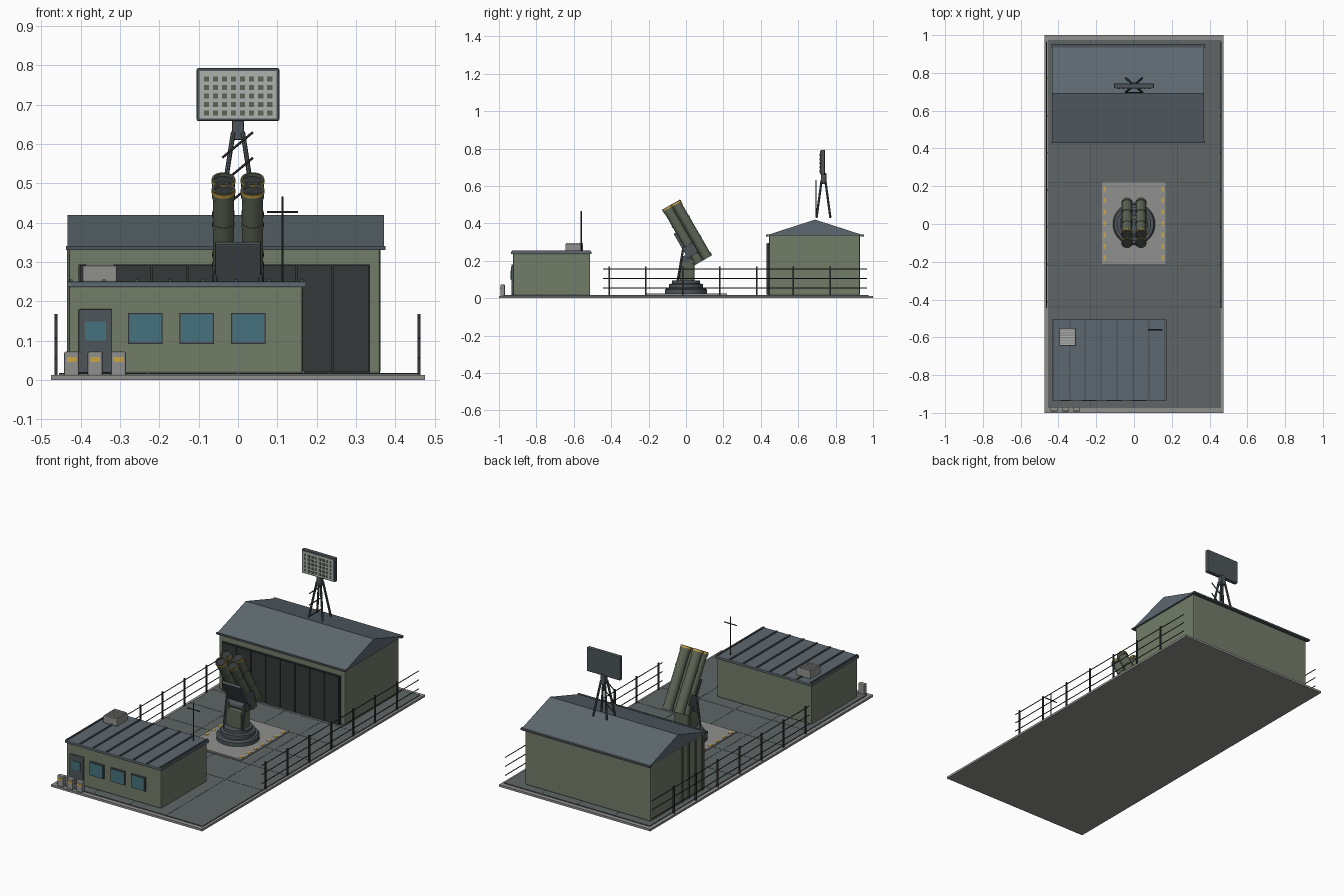
import bpy, bmesh, math
from mathutils import Matrix, Vector

if "Cube" in bpy.data.objects:
    bpy.data.objects.remove(bpy.data.objects["Cube"])


def material(name, r, g, b):
    m = bpy.data.materials.new(name)
    m.diffuse_color = (r, g, b, 1)
    m.use_nodes = True
    m.node_tree.nodes["Principled BSDF"].inputs["Base Color"].default_value = m.diffuse_color
    return m


GREEN = material("green_wall", .17, .20, .14)
OLIVE = material("olive_metal", .11, .13, .09)
SLATE = material("slate_roof", .11, .14, .16)
ASPHALT = material("asphalt", .115, .13, .13)
CONCRETE = material("concrete", .28, .28, .27)
DARK = material("dark_metal", .035, .04, .04)
STEEL = material("steel", .075, .09, .10)
GLASS = material("glass", .06, .17, .21)
YELLOW = material("yellow", .60, .38, .06)
PALE = material("pale_grey", .42, .45, .42)


def finish(name, bm, mat, bevel=0, smooth=False):
    bmesh.ops.recalc_face_normals(bm, faces=bm.faces)
    me = bpy.data.meshes.new(name)
    bm.to_mesh(me)
    bm.free()
    me.materials.append(mat)
    ob = bpy.data.objects.new(name, me)
    bpy.context.collection.objects.link(ob)
    if bevel:
        mod = ob.modifiers.new("bevel", 'BEVEL')
        mod.width, mod.segments = bevel, 2
    if smooth:
        bpy.ops.object.select_all(action='DESELECT')
        ob.select_set(True)
        bpy.context.view_layer.objects.active = ob
        bpy.ops.object.shade_smooth_by_angle(angle=math.radians(35))
    return ob


def boxes(name, mat, spans, bevel=0, frame=Matrix()):
    bm = bmesh.new()
    for x0, x1, y0, y1, z0, z1 in spans:
        mid = Vector((x0 + x1, y0 + y1, z0 + z1)) / 2
        size = Matrix.Diagonal((x1 - x0, y1 - y0, z1 - z0, 1))
        bmesh.ops.create_cube(bm, size=1, matrix=frame @ Matrix.Translation(mid) @ size)
    return finish(name, bm, mat, bevel)


def rods(name, mat, lines, r, sides=8):
    bm = bmesh.new()
    for a, b in lines:
        a, b = Vector(a), Vector(b)
        turn = (b - a).to_track_quat('Z', 'Y').to_matrix().to_4x4()
        bmesh.ops.create_cone(bm, cap_ends=True, segments=sides, radius1=r, radius2=r,
                              depth=(b - a).length, matrix=Matrix.Translation((a + b) / 2) @ turn)
    return finish(name, bm, mat, smooth=True)


def lathe(name, mat, profile, places=(Matrix(),), sides=32):
    bm = bmesh.new()
    for place in places:
        vs = [bm.verts.new((r, 0, z)) for r, z in profile]
        es = [bm.edges.new(p) for p in zip(vs, vs[1:])]
        out = bmesh.ops.spin(bm, geom=vs + es, axis=(0, 0, 1), cent=(0, 0, 0),
                             angle=2 * math.pi, steps=sides, use_duplicate=False)
        new = {v for v in bm.verts if not v.tag}
        bmesh.ops.transform(bm, matrix=place, verts=list(new))
        for v in new:
            v.tag = True
    bmesh.ops.remove_doubles(bm, verts=bm.verts, dist=1e-5)
    return finish(name, bm, mat, smooth=True)


# Ground slab, asphalt and joints
boxes("ground_slab", CONCRETE, [(-.475, .475, -1, 1, 0, .012)])
boxes("asphalt_deck", ASPHALT, [(-.455, .46, -.975, .975, .011, .017)])
boxes("deck_joints", STEEL, [(-.455, .46, y - .002, y + .002, .016, .0178) for y in (-.44, -.22, 0, .22, .42)]
      + [(x - .002, x + .002, -.975, .975, .016, .0178) for x in (-.23, 0, .23)])

# Hangar walls, gable roof, eaves, side ribs
boxes("hangar_walls", GREEN, [(-.43, .362, .445, .93, .016, .338)], .006)
bm = bmesh.new()
end = [bm.verts.new((-.434, y, z)) for y, z in ((.43, .336), (.95, .336), (.69, .42))]
ext = bmesh.ops.extrude_face_region(bm, geom=[bm.faces.new(end)])
bmesh.ops.translate(bm, vec=(.805, 0, 0), verts=[g for g in ext["geom"] if isinstance(g, bmesh.types.BMVert)])
finish("hangar_roof", bm, SLATE)
boxes("hangar_eaves", STEEL, [(-.437, .375, .428, .44, .331, .341), (-.437, .375, .932, .952, .331, .341)])
boxes("hangar_side_ribs", OLIVE, [(-.435, -.428, y - .005, y + .005, .02, .332) for y in (.47, .53, .59, .65)])

# Hangar sliding door with panels
boxes("hangar_door", DARK, [(-.405, .335, .436, .447, .018, .294)])
boxes("hangar_door_panels", DARK, [(-.402 + i * .0922, -.402 + i * .0922 + .088, .43, .437, .02, .292)
                                   for i in range(8)])

# Control building with ribbed flat roof
boxes("control_walls", GREEN, [(-.43, .165, -.925, -.512, .016, .238)], .006)
boxes("control_roof", SLATE, [(-.435, .173, -.935, -.505, .236, .25)], .002)
boxes("control_roof_ribs", STEEL, [(x - .004, x + .004, -.93, -.51, .249, .256)
                                   for x in [-.425 + i * .084 for i in range(8)]])
# Door and windows
boxes("control_door", STEEL, [(-.405, -.32, -.934, -.92, .018, .18)], .002)
boxes("door_window", GLASS, [(-.389, -.336, -.937, -.93, .1, .148)])
wx = (-.28, -.149, -.018)
boxes("window_frames", STEEL, [(x, x + .088, -.933, -.92, .092, .17) for x in wx])
boxes("window_panes", GLASS, [(x + .004, x + .084, -.936, -.93, .096, .166) for x in wx])
# Roof ventilator and aerial
boxes("roof_vent", CONCRETE, [(-.395, -.308, -.645, -.552, .25, .291)], .003)
boxes("roof_vent_slats", PALE, [(-.388, -.315, y, y + .007, .29, .295)
                                for y in [-.64 + i * .0135 for i in range(7)]])
rods("aerial", DARK, [((.113, -.56, .25), (.113, -.56, .466)), ((.074, -.56, .427), (.152, -.56, .427))], .003)

# Barrier blocks by the door
bx = (-.423, -.363, -.304)
boxes("barrier_blocks", CONCRETE, [(x - .019, x + .019, -.992, -.968, .01, .072) for x in bx], .004)
boxes("barrier_marks", YELLOW, [(x - .012, x + .012, -.9935, -.99, .046, .058) for x in bx])

# Side railings
posts, rails = [], []
for x in (-.463, .46):
    posts += [(x - .004, x + .004, y - .004, y + .004, .01, .168)
              for y in [-.411 + i * .197 for i in range(7)]]
    rails += [((x, -.445, z), (x, .967, z)) for z in (.055, .106, .157)]
boxes("railing_posts", DARK, posts)
rods("railing_rails", DARK, rails, .0025, 6)

# Launch pad with dashed stripes
boxes("launch_pad", CONCRETE, [(-.17, .168, -.212, .22, .016, .024)])
boxes("pad_dashes", YELLOW, [(x - .007, x + .007, y - .013, y + .013, .023, .0255)
                             for x in (-.155, .152) for y in [-.18 + i * .061 for i in range(7)]])

# Launcher turntable and pedestal
lathe("turntable", STEEL, [(0, .023), (.112, .023), (.112, .045), (.104, .055), (.09, .055),
                           (.09, .075), (.075, .078), (.075, .095), (0, .095)], sides=40)
boxes("pedestal", OLIVE, [(-.045, .045, -.035, .045, .09, .19)], .006)
boxes("pedestal_cheeks", OLIVE, [(s - .006, s + .006, -.028, .03, .09, .225) for s in (-.048, .048)], .004)
rods("elevation_pivot", STEEL, [((-.062, 0, .21), (.062, 0, .21))], .02, 20)
rods("elevation_struts", STEEL, [((s, -.045, .09), (s, -.014, .27)) for s in (-.058, .058)], .006, 10)

# Launch tubes, tilted thirty degrees from vertical
tilt = Matrix.Translation((0, .006, .351)) @ Matrix.Rotation(math.radians(30), 4, 'X')
boxes("tube_cradle", STEEL, [(-.058, .058, -.066, -.05, -.13, .03),
                             (-.066, -.06, -.066, .0, -.12, -.06), (.06, .066, -.066, .0, -.12, -.06)], .002, tilt)
spots = [tilt @ Matrix.Translation((x, y, 0)) for x in (-.037, .037) for y in (-.0265, .0265)]
lathe("launch_tubes", OLIVE, [(0, -.168), (.022, -.168), (.022, -.172), (.029, -.172), (.029, -.152), (.0265, -.152),
                              (.0265, -.058), (.0285, -.058), (.0285, -.046), (.0265, -.046),
                              (.0265, .06), (.0285, .06), (.0285, .072), (.0265, .072),
                              (.0265, .145), (.029, .145), (.029, .172), (.024, .172), (.024, .158), (0, .158)],
      spots, 24)
lathe("tube_rims", YELLOW, [(.0285, .16), (.0305, .16), (.0305, .168), (.0285, .168)], spots, 24)
lathe("tube_covers", DARK, [(0, .157), (.0238, .157), (.0238, .163), (0, .163)], spots, 24)

# Radar tower legs, braces and head
rods("radar_legs", STEEL, [((sx * .012, .735 + sy * .01, .63), (sx * .043, .735 + sy * .037, .43))
                           for sx in (-1, 1) for sy in (-1, 1)], .006, 8)
rods("radar_braces", DARK, [((-.04, .696, z), (.038, .696, z + .065)) for z in (.435, .5, .565)], .003, 6)
boxes("radar_head", STEEL, [(-.015, .015, .722, .75, .61, .668)], .003)
# Radar panel with grid of elements
boxes("radar_panel", STEEL, [(-.105, .105, .72, .743, .658, .793)], .004)
boxes("radar_face", PALE, [(-.098, .098, .717, .722, .665, .786)])
boxes("radar_elements", OLIVE, [(x - .0068, x + .0068, .7145, .718, z - .0065, z + .0065)
                                for x in [-.08 + i * .0229 for i in range(8)]
                                for z in [.679 + j * .0215 for j in range(5)]])
